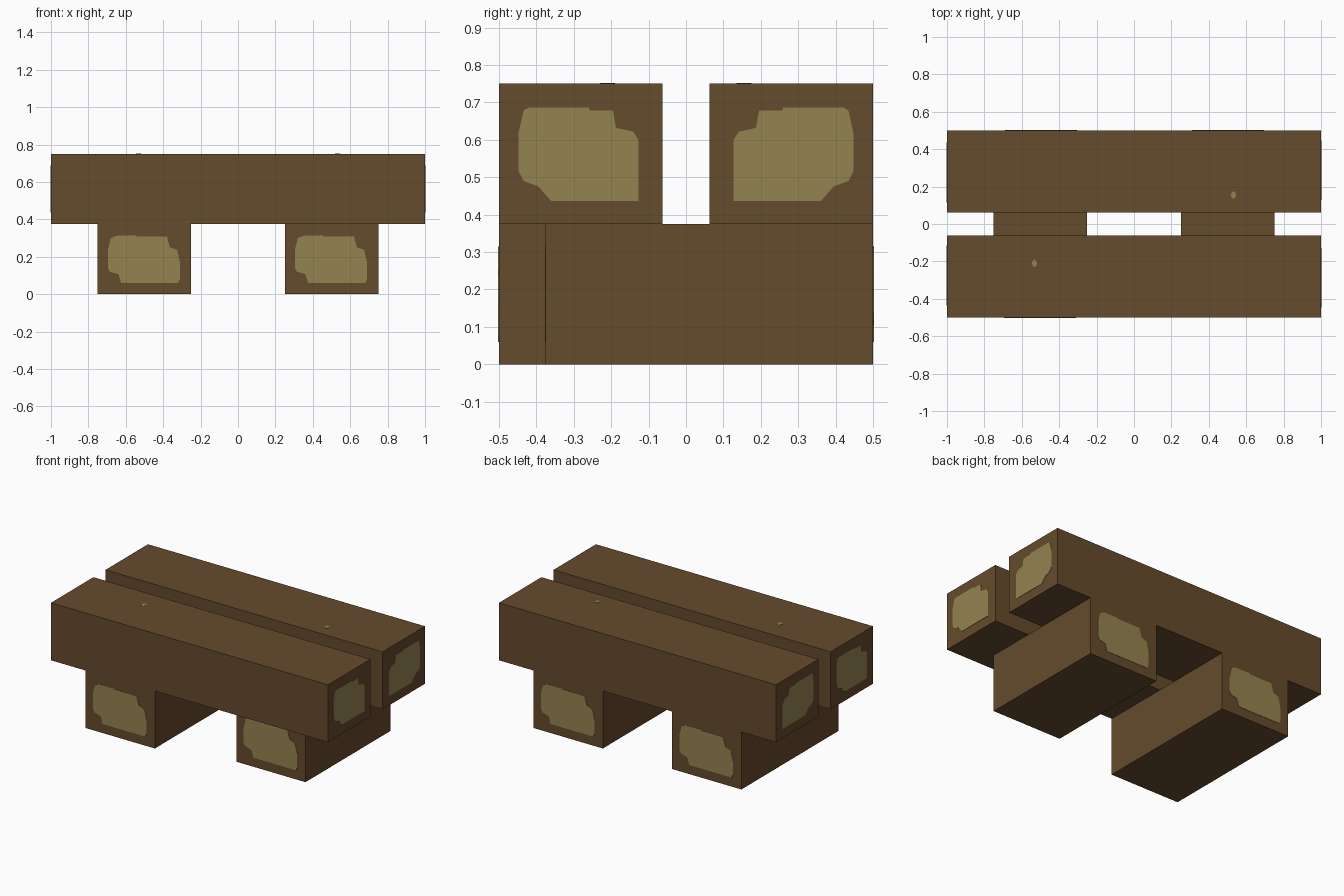
import bpy, bmesh, math
from mathutils import Matrix, Vector

if "Cube" in bpy.data.objects:
    bpy.data.objects.remove(bpy.data.objects["Cube"])


def material(name, rgb):
    m = bpy.data.materials.new(name)
    m.diffuse_color = (*rgb, 1)
    m.use_nodes = True
    m.node_tree.nodes["Principled BSDF"].inputs["Base Color"].default_value = m.diffuse_color
    return m


BARK = material("brown_wood", (0.130, 0.069, 0.026))
CUT = material("pale_end_grain", (0.296, 0.227, 0.080))
THICK = 0.002


def finish(bm, name, mat):
    bmesh.ops.recalc_face_normals(bm, faces=bm.faces[:])
    me = bpy.data.meshes.new(name)
    bm.to_mesh(me)
    bm.free()
    me.materials.append(mat)
    ob = bpy.data.objects.new(name, me)
    bpy.context.collection.objects.link(ob)
    return ob


def box(name, lo, hi):
    lo, hi = Vector(lo), Vector(hi)
    bm = bmesh.new()
    mat = Matrix.Translation((lo + hi) / 2) @ Matrix.Diagonal((*(hi - lo), 1))
    bmesh.ops.create_cube(bm, size=1, matrix=mat)
    return finish(bm, name, BARK)


def plate(name, outline, matrix):
    # thin plate drawn in x/z, facing -y before the matrix is applied
    bm = bmesh.new()
    face = bm.faces.new([bm.verts.new((u, 0, v)) for u, v in outline])
    ext = bmesh.ops.extrude_face_region(bm, geom=[face])
    moved = [g for g in ext["geom"] if isinstance(g, bmesh.types.BMVert)]
    bmesh.ops.translate(bm, verts=moved, vec=(0, -THICK, 0))
    bm.transform(matrix)
    return finish(bm, name, CUT)


def facing(x, y, degrees):
    return Matrix.Translation((x, y, 0)) @ Matrix.Rotation(math.radians(degrees), 4, 'Z')


# End-grain outlines, horizontal position relative to the log centre
LEG_GRAIN = [(-.15, .312), (-.05, .315), (-.04, .308), (.12, .308), (.136, .25),
             (.174, .237), (.19, .17), (.19, .08), (.18, .06), (-.125, .06),
             (-.14, .107), (-.185, .12), (-.195, .14), (-.195, .24), (-.18, .30)]
BEAM_GRAIN = [(-.139, .687), (.021, .687), (.024, .679), (.086, .679), (.094, .632),
              (.14, .622), (.154, .60), (.154, .437), (-.08, .437), (-.113, .475),
              (-.153, .49), (-.166, .515), (-.166, .62), (-.153, .678)]
W, YC = 0.4375, 0.28125

# Two long beams on top, each with grain on both ends and a knot above
for name, s in (("front_beam", -1), ("back_beam", 1)):
    yc = s * YC
    box(name, (-1, yc - W / 2, .375), (1, yc + W / 2, .75))
    grain = [(-s * u, v) for u, v in BEAM_GRAIN]
    plate(name + "_right_grain", grain, facing(1, yc, 90))
    plate(name + "_left_grain", grain, facing(-1, yc, -90))
    knot = [(.014 * math.cos(a * math.pi / 4), .02 * math.sin(a * math.pi / 4))
            for a in range(8)]
    at = Matrix.Translation((s * .532, .155 if s > 0 else -.21, .75))
    plate(name + "_knot", knot, at @ Matrix.Rotation(-math.pi / 2, 4, 'X'))

# Two cross logs below, the right one shorter at the front
for name, x, front in (("left_cross_log", -.5, -.5), ("right_cross_log", .5, -.375)):
    box(name, (x - .25, front, 0), (x + .25, .5, .375))
    plate(name + "_front_grain", LEG_GRAIN, facing(x, front, 0))
    plate(name + "_back_grain", LEG_GRAIN, facing(x, .5, 180))
